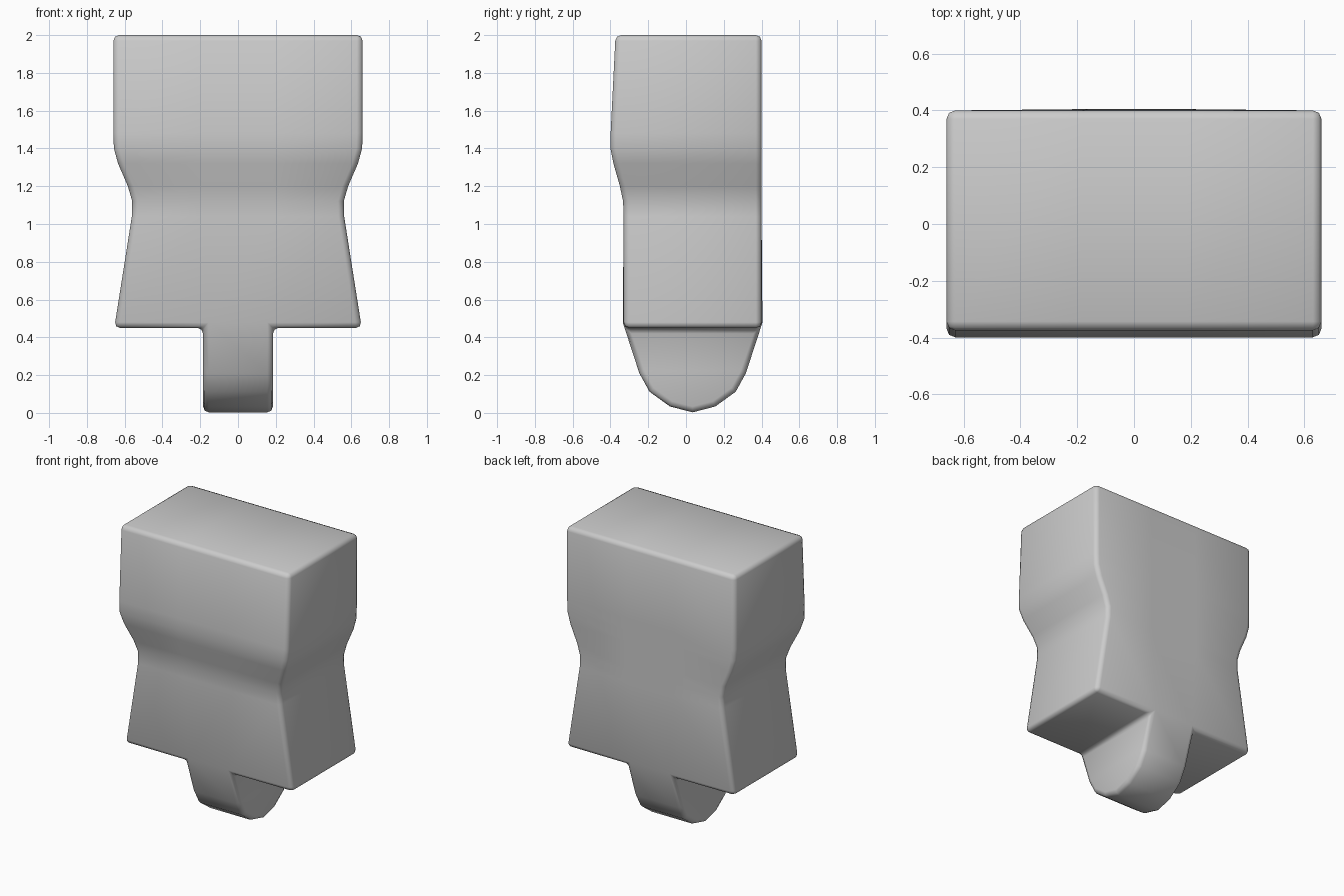
import bpy, bmesh

if "Cube" in bpy.data.objects:
    bpy.data.objects.remove(bpy.data.objects["Cube"])

BACK = 0.4
TONGUE = 0.185   # half width of the tongue

# body rows: z, half width, front y
rows = [(0.45, 0.655, -0.33), (1.04, 0.562, -0.33), (1.12, 0.56, -0.333),
        (1.20, 0.583, -0.35), (1.32, 0.635, -0.384), (1.40, 0.657, -0.4),
        (1.48, 0.66, -0.399), (2.0, 0.66, -0.373)]
# tongue side profile, front to back: y, z
tongue = [(-0.247, 0.21), (-0.193, 0.112), (-0.085, 0.034), (0.035, 0.003),
          (0.155, 0.034), (0.263, 0.112), (0.317, 0.21)]

bm = bmesh.new()
V = bm.verts.new
front = [[V((x, f, z)) for x in (-w, -TONGUE, TONGUE, w)] for z, w, f in rows]
back = [[V((x, BACK, z)) for x in (-w, -TONGUE, TONGUE, w)] for z, w, f in rows]

# body walls
for i in range(len(rows) - 1):
    for grid in (front, back):
        for j in range(3):
            bm.faces.new((grid[i][j], grid[i][j + 1], grid[i + 1][j + 1], grid[i + 1][j]))
    for j in (0, 3):
        bm.faces.new((front[i][j], back[i][j], back[i + 1][j], front[i + 1][j]))
# top, and the two shoulders underneath
for j in range(3):
    bm.faces.new((front[-1][j], front[-1][j + 1], back[-1][j + 1], back[-1][j]))
for j in (0, 2):
    bm.faces.new((front[0][j], front[0][j + 1], back[0][j + 1], back[0][j]))
# rounded tongue continuing from the body
sides = [[front[0][j]] + [V((x, y, z)) for y, z in tongue] + [back[0][j]]
         for j, x in ((1, -TONGUE), (2, TONGUE))]
for k in range(len(sides[0]) - 1):
    bm.faces.new((sides[0][k], sides[0][k + 1], sides[1][k + 1], sides[1][k]))
for s in sides:
    bm.faces.new(s)

bmesh.ops.recalc_face_normals(bm, faces=bm.faces)
for f in bm.faces:
    f.smooth = True
mesh = bpy.data.meshes.new("body_with_tongue")
bm.to_mesh(mesh)
bm.free()
body = bpy.data.objects.new("body_with_tongue", mesh)
bpy.context.collection.objects.link(body)

# softened edges
bevel = body.modifiers.new("soft_edges", 'BEVEL')
bevel.width = 0.03
bevel.segments = 2
bevel.limit_method = 'ANGLE'
bevel.angle_limit = 0.7
bevel.use_clamp_overlap = False
